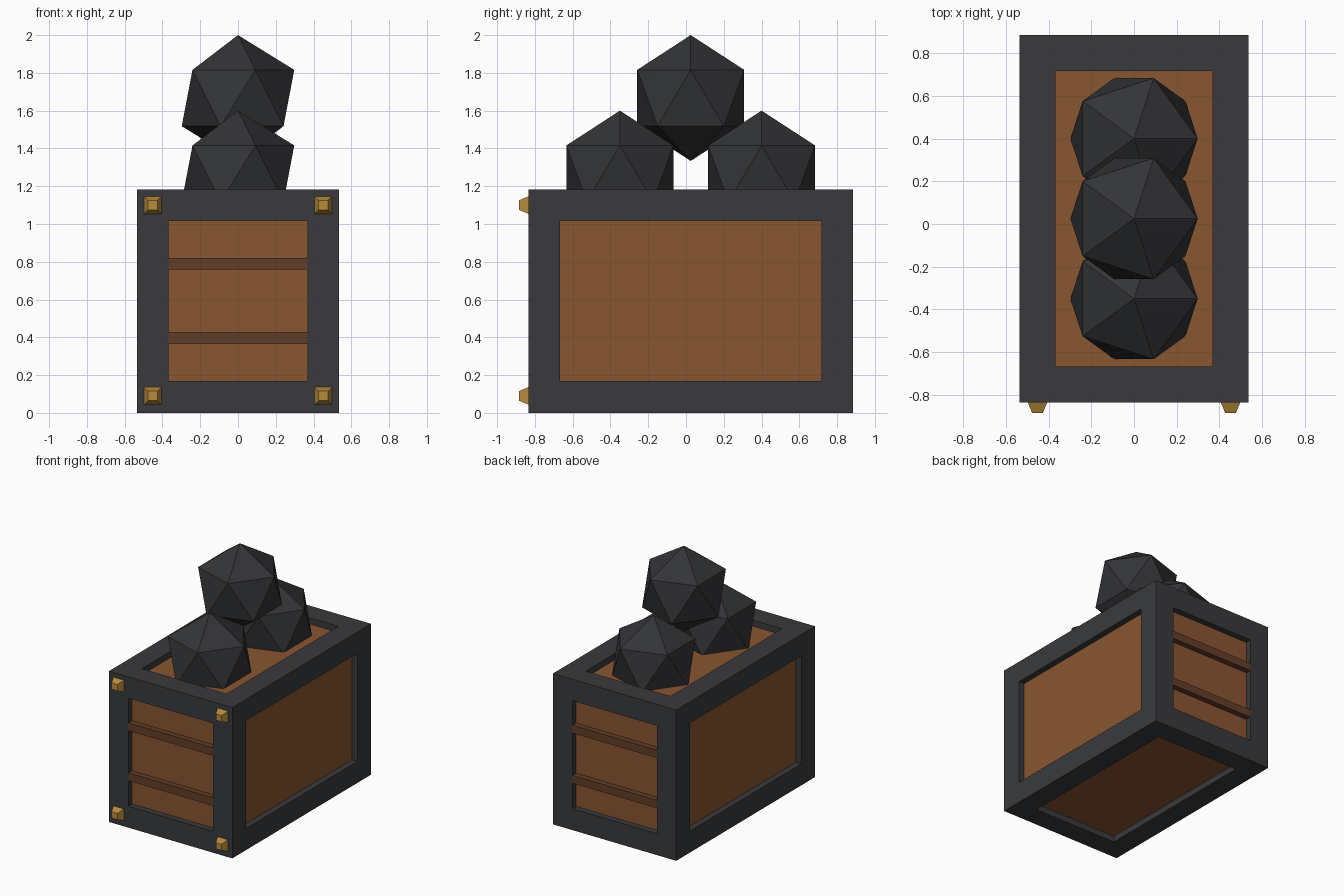
import bpy, bmesh, math
from mathutils import Vector, Matrix

if "Cube" in bpy.data.objects:
    bpy.data.objects.remove(bpy.data.objects["Cube"])

W, Y0, Y1, H = 0.535, -0.835, 0.885, 1.183   # half width, front, back, height
B, R = 0.168, 0.048                          # beam thickness, panel recess
YC = (Y0 + Y1) / 2


def material(name, rgb):
    m = bpy.data.materials.new(name)
    m.diffuse_color = (*rgb, 1)
    m.use_nodes = True
    m.node_tree.nodes["Principled BSDF"].inputs["Base Color"].default_value = m.diffuse_color
    return m


IRON = material("dark_iron", (0.041, 0.042, 0.046))
COAL = material("coal", (0.033, 0.034, 0.038))
WOOD = material("wood", (0.25, 0.092, 0.03))
DARK_WOOD = material("dark_wood", (0.122, 0.047, 0.02))
BRASS = material("brass", (0.48, 0.262, 0.045))


def finish(name, bm, mat):
    bmesh.ops.recalc_face_normals(bm, faces=bm.faces)
    mesh = bpy.data.meshes.new(name)
    bm.to_mesh(mesh)
    bm.free()
    mesh.materials.append(mat)
    obj = bpy.data.objects.new(name, mesh)
    bpy.context.collection.objects.link(obj)
    return obj


def box_bm(lo, hi):
    lo, hi = Vector(lo), Vector(hi)
    bm = bmesh.new()
    mat = Matrix.Translation((lo + hi) / 2) @ Matrix.Diagonal((*(hi - lo), 1))
    bmesh.ops.create_cube(bm, size=1, matrix=mat)
    return bm


# Beam frame: inset every side, then push the openings in by the beam thickness
bm = box_bm((-W, Y0, 0), (W, Y1, H))
sides = list(bm.faces)
bmesh.ops.inset_individual(bm, faces=sides, thickness=B, use_even_offset=True)
bm.normal_update()
for cap in bmesh.ops.extrude_discrete_faces(bm, faces=sides)["faces"]:
    bmesh.ops.translate(bm, verts=cap.verts, vec=-cap.normal * B)
    bm.faces.remove(cap)
bmesh.ops.remove_doubles(bm, verts=bm.verts, dist=0.001)
finish("crate_frame", bm, IRON)

# Recessed wooden panels
finish("crate_panels", box_bm((-W + R, Y0 + R, R), (W - R, Y1 - R, H - R)), WOOD)

# Slats across the front and back openings
for side, ya, yb in (("front", Y0 + 0.003, Y0 + R + 0.02),
                     ("back", Y1 - R - 0.02, Y1 - 0.003)):
    for level, z in (("lower", 0.397), ("upper", 0.79)):
        finish(f"{side}_slat_{level}",
               box_bm((-W + B, ya, z - 0.031), (W - B, yb, z + 0.031)), DARK_WOOD)

# Tapered square studs on the front corners
for x in (-0.452, 0.452):
    for z in (0.09, 1.1):
        bm = bmesh.new()
        mat = (Matrix.Translation((x, Y0 - 0.025, z)) @ Matrix.Rotation(math.pi / 2, 4, 'X')
               @ Matrix.Rotation(math.pi / 4, 4, 'Z'))
        bmesh.ops.create_cone(bm, cap_ends=True, segments=4, radius1=0.046 * math.sqrt(2),
                              radius2=0.025 * math.sqrt(2), depth=0.05, matrix=mat)
        finish(f"stud_{'left' if x < 0 else 'right'}_{'lower' if z < 0.5 else 'upper'}", bm, BRASS)

# Coal lumps
for name, y, z in (("front", YC - 0.375, 1.267), ("back", YC + 0.375, 1.267), ("top", YC, 1.667)):
    bm = bmesh.new()
    bmesh.ops.create_icosphere(bm, subdivisions=1, radius=0.333,
                               matrix=Matrix.Translation((0, y, z)))
    finish(f"coal_lump_{name}", bm, COAL)
